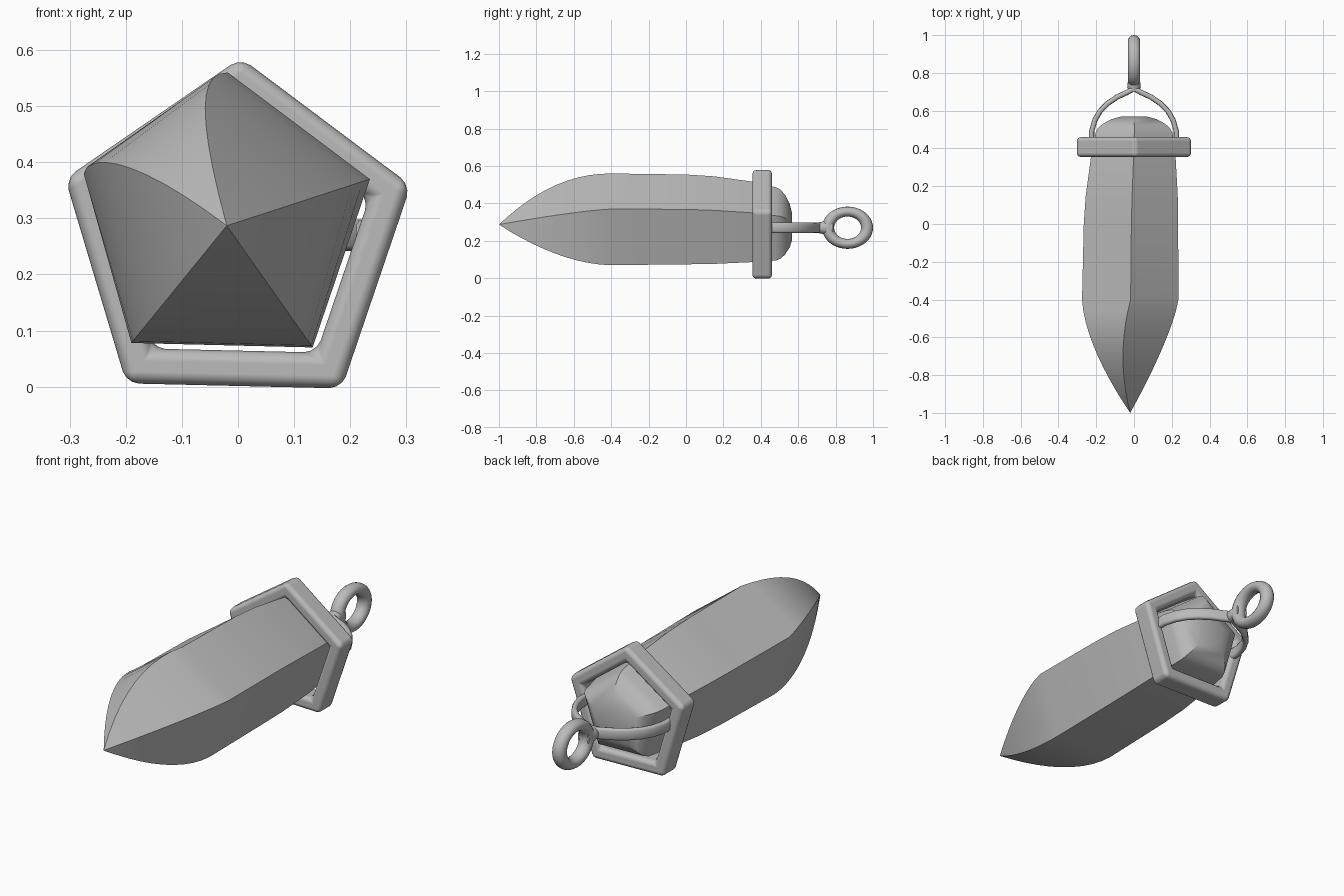
import bpy, bmesh, math
from mathutils import Vector

cube = bpy.data.objects.get("Cube")
if cube:
    bpy.data.objects.remove(cube)

grey = bpy.data.materials.new("plain_grey")
grey.use_nodes = True
grey.diffuse_color = (0.5, 0.5, 0.5, 1)
grey.node_tree.nodes["Principled BSDF"].inputs["Base Color"].default_value = (0.5, 0.5, 0.5, 1)


def loft(name, rings, closed=False, sharp=40):
    """Skin a list of equal-length point rings; cap the ends unless closed."""
    bm = bmesh.new()
    loops = [[bm.verts.new(p) for p in ring] for ring in rings]
    n = len(rings[0])
    pairs = list(zip(loops, loops[1:]))
    if closed:
        pairs.append((loops[-1], loops[0]))
    else:
        bm.faces.new(loops[0])
        bm.faces.new(loops[-1])
    for a, b in pairs:
        for i in range(n):
            j = (i + 1) % n
            bm.faces.new((a[i], a[j], b[j], b[i]))
    bmesh.ops.remove_doubles(bm, verts=bm.verts, dist=0.0005)
    bmesh.ops.recalc_face_normals(bm, faces=bm.faces)
    mesh = bpy.data.meshes.new(name)
    bm.to_mesh(mesh)
    bm.free()
    mesh.materials.append(grey)
    mesh.shade_smooth()
    mesh.set_sharp_from_angle(angle=math.radians(sharp))
    obj = bpy.data.objects.new(name, mesh)
    bpy.context.collection.objects.link(obj)
    return obj


# Crystal: each corner has x, z, curve power and sideways bulge of its tip ridge
TIP = Vector((-0.02, 0.287))
corners = [
    (-0.018, 0.56, 2.1, (-0.04, 0)),
    (0.235, 0.37, 1.3, (0, 0)),
    (0.133, 0.07, 1.8, (0, 0)),
    (-0.19, 0.078, 1.8, (0, 0)),
    (-0.275, 0.38, 1.6, (0, 0.04)),
]
rings = []
STEPS = 10
for k in range(STEPS + 1):
    t = k / STEPS
    ring = []
    for x, z, power, bulge in corners:
        p = TIP + (Vector((x, z)) - TIP) * (1 - (1 - t) ** power)
        p += Vector(bulge) * 4 * t * (1 - t)
        ring.append((p.x, -1 + 0.6 * t, p.y))
    rings.append(ring)

# Tapering body and rounded back end: y, scale, centre x, centre z
body = [
    (0.0, 0.98, -0.016, 0.287),
    (0.15, 0.955, -0.012, 0.284),
    (0.35, 0.88, -0.004, 0.277),
    (0.48, 0.80, 0.0, 0.268),
    (0.505, 0.755, 0.0, 0.268),
    (0.53, 0.65, 0.0, 0.268),
    (0.555, 0.47, 0.0, 0.268),
    (0.568, 0.28, 0.0, 0.268),
]
for y, s, cx, cz in body:
    rings.append([(cx + (x - TIP.x) * s, y, cz + (z - TIP.y) * s)
                  for x, z, _, _ in corners])
loft("crystal", rings, sharp=35)

# Five-sided collar with rounded edges
frame = [(0.005, 0.586), (0.308, 0.359), (0.185, -0.003), (-0.199, 0.006), (-0.308, 0.371)]
cx, cz = (sum(p[i] for p in frame) / 5 for i in (0, 1))
section = [(1, 0.355), (1, 0.46), (0.76, 0.46), (0.76, 0.355)]
collar = loft("collar", [[(cx + (x - cx) * s, y, cz + (z - cz) * s) for x, z in frame]
                         for s, y in section], closed=True, sharp=180)
bevel = collar.modifiers.new("rounded_edges", "BEVEL")
bevel.width = 0.022
bevel.segments = 3
bevel.limit_method = "ANGLE"
bevel.harden_normals = True

# Curved band arms, one per side
HANG_Z = 0.27
path = [Vector(p) for p in ((0.224, 0.42), (0.224, 0.49), (0.207, 0.55), (0.18, 0.597),
                            (0.14, 0.638), (0.09, 0.672), (0.04, 0.695), (0, 0.716))]
for name, side in (("left_arm", 1), ("right_arm", -1)):
    rings = []
    for i, p in enumerate(path):
        tangent = (path[min(i + 1, len(path) - 1)] - path[max(i - 1, 0)]).normalized()
        across = Vector((tangent.y, -tangent.x))
        ring = []
        for k in range(12):
            a = math.tau * k / 12
            u = math.copysign(abs(math.cos(a)) ** 0.6, math.cos(a)) * 0.014
            v = math.copysign(abs(math.sin(a)) ** 0.6, math.sin(a)) * 0.028
            q = p + across * u
            ring.append((side * q.x, q.y, HANG_Z + v))
        rings.append(ring)
    loft(name, rings, sharp=60)

# Neck flaring from the arms into the hanging loop: y, half width, half height
neck = [(0.70, 0.02, 0.028), (0.72, 0.036, 0.03), (0.74, 0.034, 0.036), (0.785, 0.03, 0.048)]
loft("neck", [[(w * math.cos(math.tau * k / 16), y, HANG_Z + h * math.sin(math.tau * k / 16))
               for k in range(16)] for y, w, h in neck], sharp=70)

# Hanging loop, slightly oval
rings = []
for i in range(40):
    a = math.tau * i / 40
    ring = []
    for k in range(14):
        b = math.tau * k / 14
        r = 0.104 + 0.032 * math.cos(b)
        ring.append((0.033 * math.sin(b), 0.864 + r * math.cos(a),
                     HANG_Z + 0.83 * r * math.sin(a)))
    rings.append(ring)
loft("hanging_loop", rings, closed=True, sharp=180)
